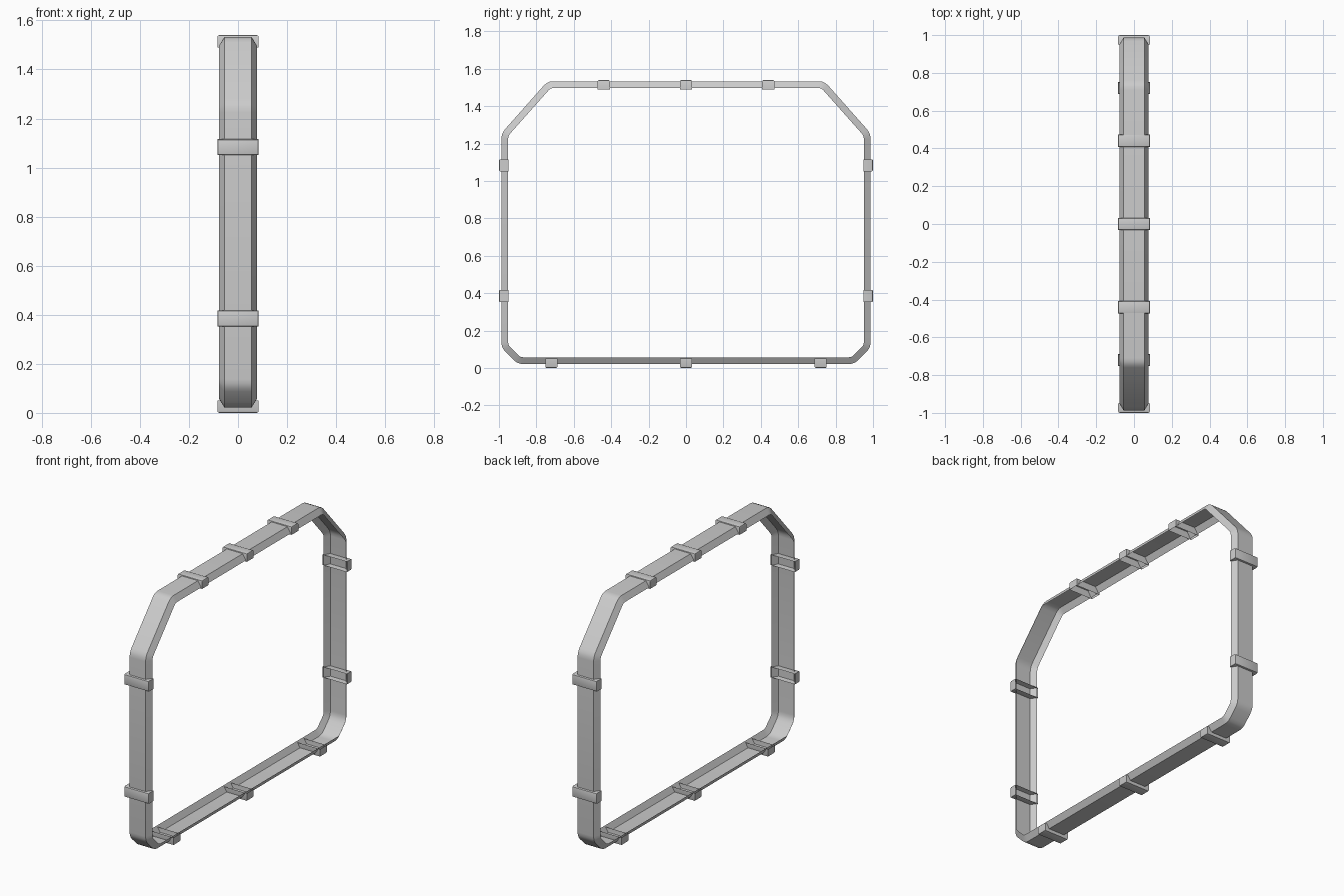
import bpy, bmesh, math
from mathutils import Vector, Matrix

cube = bpy.data.objects.get("Cube")
if cube:
    bpy.data.objects.remove(cube)

grey = bpy.data.materials.new("light_grey")
grey.use_nodes = True
grey.diffuse_color = (0.6, 0.6, 0.6, 1)
grey.node_tree.nodes["Principled BSDF"].inputs["Base Color"].default_value = (0.6, 0.6, 0.6, 1)


def finish(bm, name):
    mesh = bpy.data.meshes.new(name)
    bm.to_mesh(mesh)
    bm.free()
    mesh.materials.append(grey)
    for p in mesh.polygons:
        p.use_smooth = True
    mesh.set_sharp_from_angle(angle=math.radians(35))
    obj = bpy.data.objects.new(name, mesh)
    bpy.context.collection.objects.link(obj)
    return obj


def rounded(corners, reach, steps):
    """Closed path with every corner replaced by a small curve."""
    path = []
    for i, c in enumerate(corners):
        a = c + (corners[i - 1] - c).normalized() * reach
        b = c + (corners[(i + 1) % len(corners)] - c).normalized() * reach
        for s in range(steps + 1):
            t = s / steps
            path.append(a * (1 - t) ** 2 + c * 2 * t * (1 - t) + b * t * t)
    return path


# Frame: open channel swept round the outline, flared towards the inside
half = [Vector(p) for p in ((0.90, 0.021), (0.987, 0.108), (0.987, 1.255), (0.74, 1.533))]
outline = half + [Vector((-p.x, p.y)) for p in reversed(half)]
path = rounded(outline, 0.03, 3)
section = ((-0.077, 0.036), (-0.055, 0), (0.055, 0), (0.077, 0.036))  # x, inset

bm = bmesh.new()
rings = []
for i, p in enumerate(path):
    d1 = (p - path[i - 1]).normalized()
    d2 = (path[(i + 1) % len(path)] - p).normalized()
    tangent = (d1 + d2).normalized()
    outward = Vector((tangent.y, -tangent.x)) / tangent.dot(d1)
    ring = []
    for x, inset in section:
        q = p - outward * inset
        ring.append(bm.verts.new((x, q.x, q.y)))
    rings.append(ring)
for i, a in enumerate(rings):
    b = rings[(i + 1) % len(rings)]
    for k in range(len(section) - 1):
        bm.faces.new((a[k], b[k], b[k + 1], a[k + 1]))
finish(bm, "channel_frame")


# Clips: hollow boxes, open towards the inside, with softened outer edges
def clip(name, y, z, angle):
    width, length, depth = 0.168, 0.065, 0.05
    bm = bmesh.new()
    bmesh.ops.create_cube(bm, size=1)
    bmesh.ops.scale(bm, vec=(width, length, depth), verts=bm.verts)
    bmesh.ops.translate(bm, vec=(0, 0, -depth / 2), verts=bm.verts)
    inner = [f for f in bm.faces if f.normal.z < -0.5]
    bmesh.ops.delete(bm, geom=inner, context='FACES')
    outer = [e for e in bm.edges if all(v.co.z > -0.01 for v in e.verts)]
    bmesh.ops.bevel(bm, geom=outer, offset=0.008, segments=2, profile=0.5, affect='EDGES')
    turn = Matrix.Translation((0, y, z)) @ Matrix.Rotation(math.radians(angle), 4, 'X')
    bmesh.ops.transform(bm, matrix=turn, verts=bm.verts)
    finish(bm, name)


for i, s in enumerate((-1, 0, 1)):
    clip(f"top_clip_{i + 1}", s * 0.44, 1.54, 0)
    clip(f"bottom_clip_{i + 1}", s * 0.72, 0, 180)
for i, z in enumerate((0.385, 1.083)):
    clip(f"front_clip_{i + 1}", -1, z, 90)
    clip(f"back_clip_{i + 1}", 1, z, -90)
